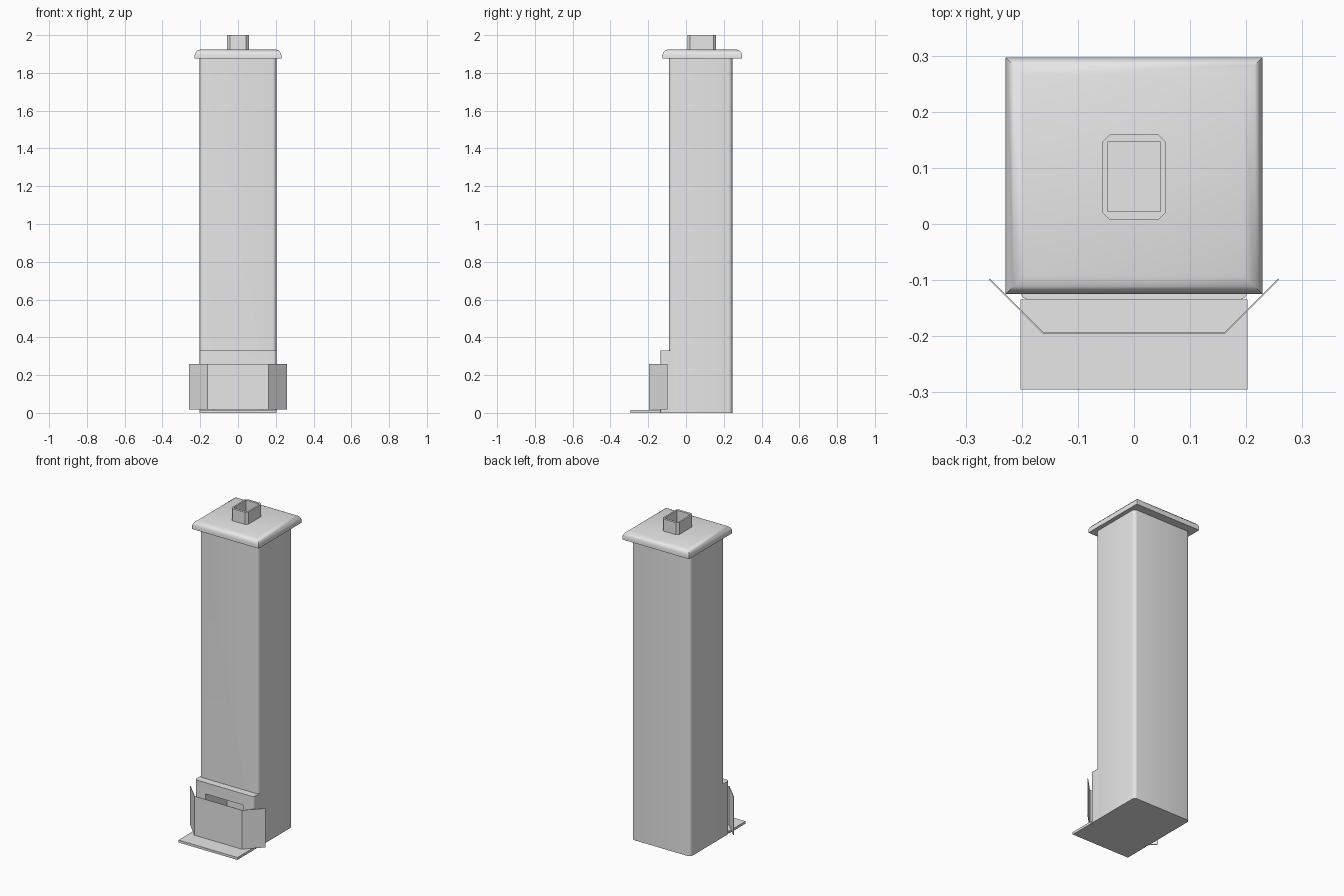
import bpy
import bmesh
import math

cube = bpy.data.objects.get("Cube")
if cube:
    bpy.data.objects.remove(cube, do_unlink=True)

stone = bpy.data.materials.new("pale_grey_stone")
stone.use_nodes = True
stone.diffuse_color = (0.8, 0.8, 0.8, 1)
stone.node_tree.nodes["Principled BSDF"].inputs["Base Color"].default_value = (0.8, 0.8, 0.8, 1)


def add_object(name, bm):
    bmesh.ops.remove_doubles(bm, verts=bm.verts, dist=1e-5)
    bmesh.ops.recalc_face_normals(bm, faces=bm.faces)
    mesh = bpy.data.meshes.new(name)
    bm.to_mesh(mesh)
    bm.free()
    mesh.materials.append(stone)
    obj = bpy.data.objects.new(name, mesh)
    bpy.context.collection.objects.link(obj)
    return obj


def make_active(obj):
    bpy.ops.object.select_all(action="DESELECT")
    obj.select_set(True)
    bpy.context.view_layer.objects.active = obj


def smooth(obj, degrees=40):
    make_active(obj)
    bpy.ops.object.shade_smooth_by_angle(angle=math.radians(degrees))


def loft(name, rings):
    """Join rings of equal point count and close both ends."""
    bm = bmesh.new()
    loops = [[bm.verts.new(p) for p in ring] for ring in rings]
    for a, b in zip(loops, loops[1:]):
        for i in range(len(a)):
            j = (i + 1) % len(a)
            bm.faces.new((a[i], a[j], b[j], b[i]))
    bm.faces.new(loops[0])
    bm.faces.new(loops[-1])
    return add_object(name, bm)


def rectangle(x, y0, y1, z, inset=0.0):
    x, y0, y1 = x - inset, y0 + inset, y1 - inset
    return [(-x, y0, z), (x, y0, z), (x, y1, z), (-x, y1, z)]


def chamfered(x, y0, y1, z, c):
    return [(-x + c, y0, z), (x - c, y0, z), (x, y0 + c, z), (x, y1 - c, z),
            (x - c, y1, z), (-x + c, y1, z), (-x, y1 - c, z), (-x, y0 + c, z)]


def box(name, x, y0, y1, z0, z1, round_test=None, radius=0.02):
    """Box whose upright edges passing round_test(y) are rounded."""
    obj = loft(name, [rectangle(x, y0, y1, z0), rectangle(x, y0, y1, z1)])
    if round_test:
        bm = bmesh.new()
        bm.from_mesh(obj.data)
        edges = [e for e in bm.edges
                 if abs(e.verts[0].co.z - e.verts[1].co.z) > 0.01 and round_test(e.verts[0].co.y)]
        bmesh.ops.bevel(bm, geom=edges, offset=radius, segments=4, profile=0.5, affect="EDGES")
        bm.to_mesh(obj.data)
        bm.free()
    return obj


# Tall shaft and the shallow fireplace breast in front of it
half = 0.2025
shaft = box("chimney_shaft", half, -0.09, 0.245, 0, 1.88, lambda y: True)
breast = box("fireplace_breast", half, -0.135, -0.07, 0, 0.33, lambda y: y < -0.1, 0.015)

# Firebox opening cut through both
cutter = box("firebox_cutter", 0.13, -0.2, 0.08, 0.015, 0.26)
cutter.hide_render = True
for obj in (shaft, breast):
    make_active(obj)
    cut = obj.modifiers.new("firebox", "BOOLEAN")
    cut.operation = "DIFFERENCE"
    cut.solver = "EXACT"
    cut.object = cutter
    bpy.ops.object.modifier_apply(modifier=cut.name)
    smooth(obj)
bpy.data.objects.remove(cutter, do_unlink=True)

# Hearth slab
box("hearth_slab", half, -0.295, -0.135, 0, 0.015)

# Cap with a rounded upper rim
profile = [(0, 1.875), (0, 1.895), (0.004, 1.907), (0.014, 1.919), (0.033, 1.925)]
cap = loft("chimney_cap", [rectangle(0.229, -0.125, 0.297, z, i) for i, z in profile])
smooth(cap)

# Hollow flue with chamfered outer corners
loft("flue", [chamfered(0.057, 0.007, 0.16, 1.92, 0.014),
              chamfered(0.057, 0.007, 0.16, 2.0, 0.014),
              chamfered(0.047, 0.022, 0.146, 2.0, 0),
              chamfered(0.047, 0.022, 0.146, 1.927, 0)])

# Folding fire screen
bm = bmesh.new()
path = [(-0.258, -0.098), (-0.162, -0.194), (0.162, -0.194), (0.258, -0.098)]
posts = [(bm.verts.new((x, y, 0.018)), bm.verts.new((x, y, 0.26))) for x, y in path]
for a, b in zip(posts, posts[1:]):
    bm.faces.new((a[0], b[0], b[1], a[1]))
screen = add_object("fire_screen", bm)
solid = screen.modifiers.new("thickness", "SOLIDIFY")
solid.thickness = 0.003
solid.offset = 0
